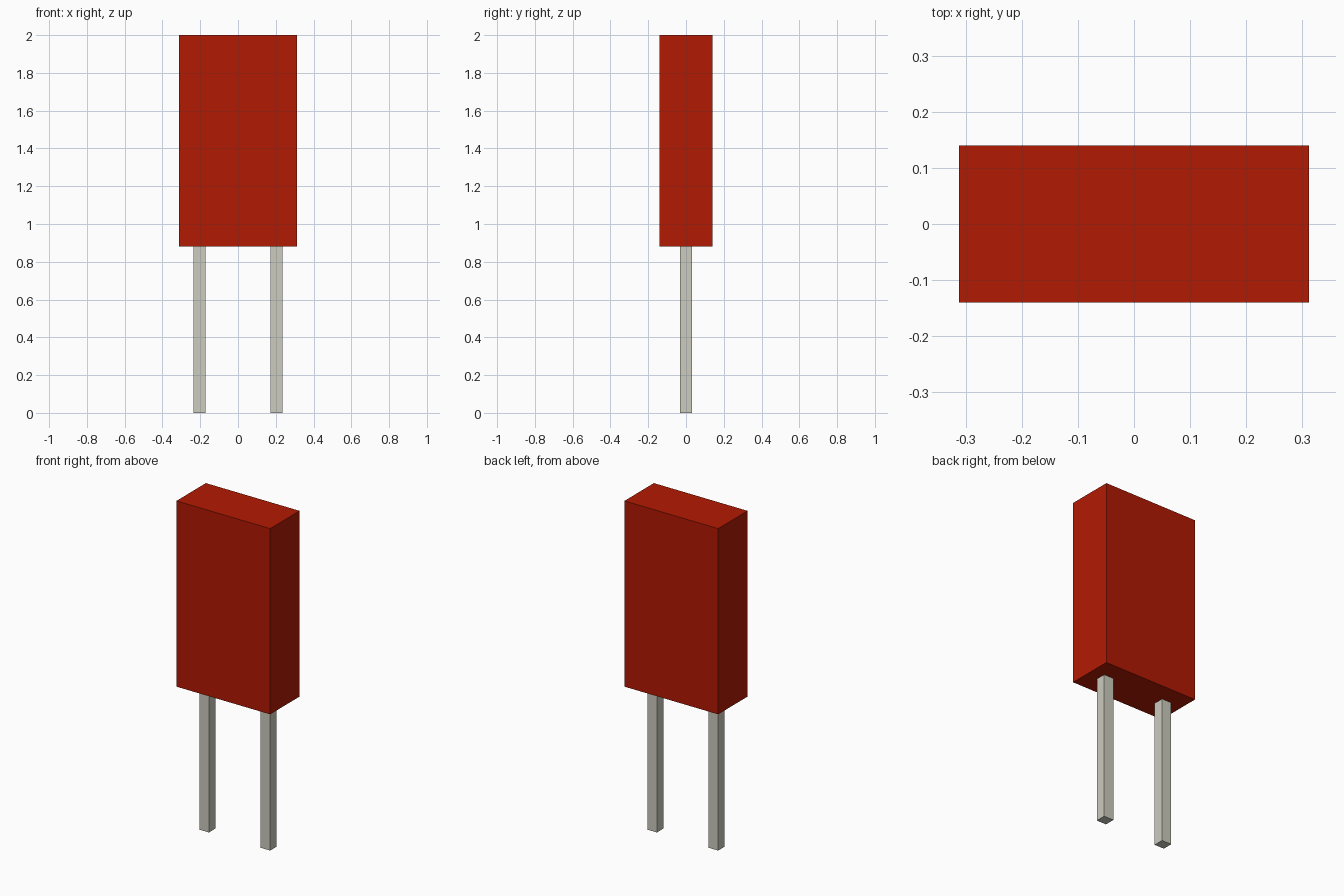
import bpy

cube = bpy.data.objects.get("Cube")
if cube:
    bpy.data.objects.remove(cube, do_unlink=True)


def make_material(name, color):
    mat = bpy.data.materials.new(name)
    mat.use_nodes = True
    mat.diffuse_color = color
    mat.node_tree.nodes["Principled BSDF"].inputs["Base Color"].default_value = color
    return mat


def add_box(name, center_x, size_x, size_y, bottom, top, mat):
    bpy.ops.mesh.primitive_cube_add(size=1, location=(center_x, 0, (bottom + top) / 2))
    obj = bpy.context.object
    obj.name = name
    obj.scale = (size_x, size_y, top - bottom)
    bpy.ops.object.transform_apply(location=False, rotation=False, scale=True)
    obj.data.materials.append(mat)
    return obj


red = make_material("brick red", (0.448, 0.010, 0.001, 1))
metal = make_material("pale grey metal", (0.604, 0.604, 0.522, 1))

BODY_BOTTOM = 0.882

# Flat rectangular casing
add_box("body", 0, 0.624, 0.28, BODY_BOTTOM, 2.0, red)

# Pair of square pins below the casing
for side, name in ((1, "left_pin"), (-1, "right_pin")):
    add_box(name, side * 0.204, 0.064, 0.062, 0, BODY_BOTTOM, metal)
